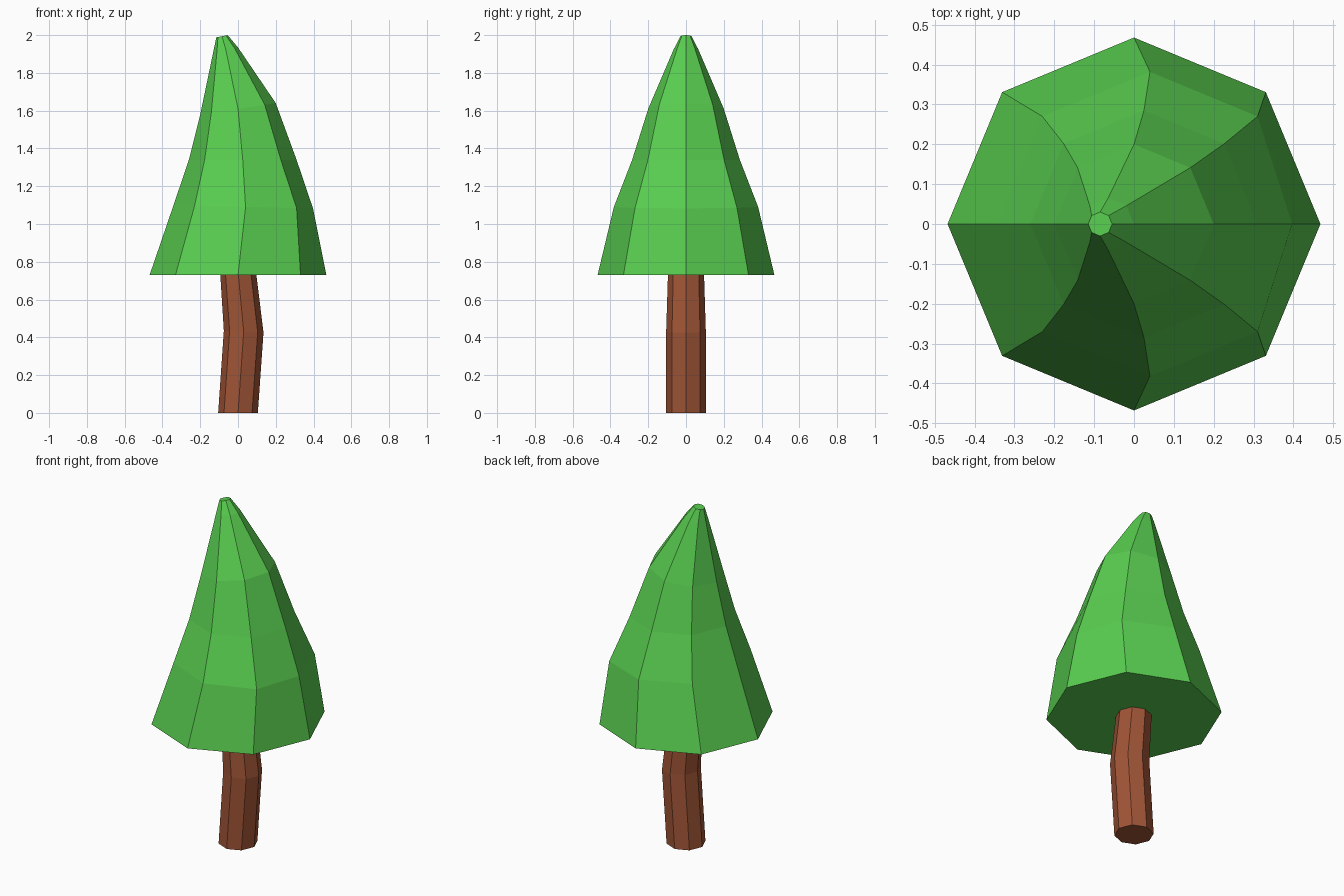
import bpy, bmesh, math

cube = bpy.data.objects.get("Cube")
if cube:
    bpy.data.objects.remove(cube, do_unlink=True)

SIDES = 8


def make_material(name, color):
    mat = bpy.data.materials.new(name)
    mat.use_nodes = True
    mat.diffuse_color = color
    bsdf = next(n for n in mat.node_tree.nodes if n.type == 'BSDF_PRINCIPLED')
    bsdf.inputs["Base Color"].default_value = color
    return mat


def loft(name, rings, mat):
    """Join octagonal rings (z, centre x, radius, tilt, right corner inset) into a capped solid."""
    bm = bmesh.new()
    loops = []
    for z, cx, r, tilt, inset in rings:
        loop = []
        for i in range(SIDES):
            a = math.tau * i / SIDES
            x, y = r * math.cos(a), r * math.sin(a)
            if i == 0:
                x -= inset
            loop.append(bm.verts.new((cx + x, y, z + tilt * x)))
        loops.append(loop)
    for low, high in zip(loops, loops[1:]):
        for i in range(SIDES):
            j = (i + 1) % SIDES
            bm.faces.new((low[i], low[j], high[j], high[i]))
    bm.faces.new(loops[0][::-1])
    bm.faces.new(loops[-1])
    bmesh.ops.recalc_face_normals(bm, faces=bm.faces)
    mesh = bpy.data.meshes.new(name)
    bm.to_mesh(mesh)
    bm.free()
    mesh.materials.append(mat)
    obj = bpy.data.objects.new(name, mesh)
    bpy.context.collection.objects.link(obj)
    return obj


leaf_green = make_material("leaf green", (0.10, 0.62, 0.08, 1))
bark_brown = make_material("bark brown", (0.35, 0.09, 0.037, 1))

# Bent trunk, ending just inside the foliage
loft("trunk", [
    (0.0, 0.0, 0.105, 0.0, 0),
    (0.43, 0.03, 0.105, -0.05, 0),
    (0.75, 0.0, 0.095, 0.0, 0),
], bark_brown)

# Foliage cone with its tip leaning to one side
loft("foliage", [
    (0.73, 0.0, 0.468, 0.0, 0),
    (1.09, 0.04, 0.382, -0.02, 0.025),
    (1.34, 0.025, 0.285, 0.0, 0),
    (1.61, 0.0, 0.2, 0.15, 0),
    (1.925, -0.065, 0.065, 0.15, 0),
    (1.994, -0.085, 0.03, 0.2, 0),
], leaf_green)
